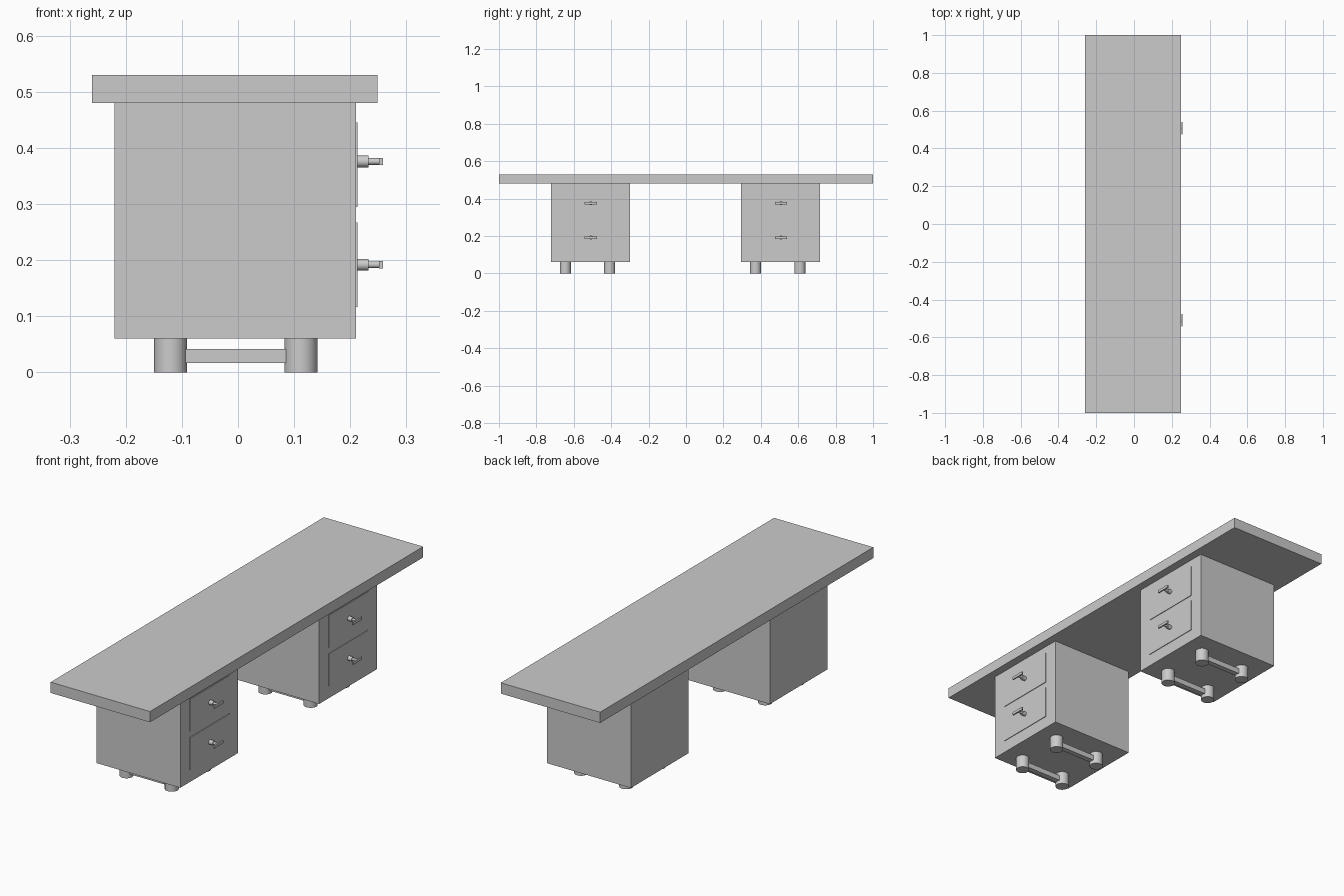
import bpy
from math import pi

if "Cube" in bpy.data.objects:
    bpy.data.objects.remove(bpy.data.objects["Cube"])


def box(name, x, y, z):
    """Box spanning the given (min, max) ranges."""
    bpy.ops.mesh.primitive_cube_add(size=1, location=[sum(r) / 2 for r in (x, y, z)])
    ob = bpy.context.object
    ob.name = name
    ob.scale = [r[1] - r[0] for r in (x, y, z)]
    bpy.ops.object.transform_apply(location=False, rotation=False, scale=True)
    return ob


def rod(name, radius, depth, loc, rot=(0, 0, 0)):
    bpy.ops.mesh.primitive_cylinder_add(vertices=32, radius=radius, depth=depth,
                                        location=loc, rotation=rot)
    ob = bpy.context.object
    ob.name = name
    bpy.ops.object.shade_smooth_by_angle()
    return ob


def around(c, half):
    return (c - half, c + half)


# Desk top
box("desk_top", (-0.26, 0.249), (-1, 1), (0.48, 0.53))

for side, cy in (("left", -0.511), ("right", 0.506)):
    # Cabinet
    box(f"{side}_cabinet", (-0.22, 0.21), around(cy, 0.2115), (0.06, 0.48))

    # Drawers with T-shaped handles
    hy = cy + 0.002
    for level, z0, hz in (("lower", 0.117, 0.192), ("upper", 0.295, 0.376)):
        n = f"{side}_{level}"
        box(f"{n}_drawer_front", (0.205, 0.213), around(hy, 0.145), (z0, z0 + 0.15))
        rod(f"{n}_handle_base", 0.0105, 0.023, (0.2215, hy, hz), (0, pi / 2, 0))
        rod(f"{n}_handle_neck", 0.006, 0.023, (0.2425, hy, hz), (0, pi / 2, 0))
        box(f"{n}_handle_bar", (0.251, 0.258), around(hy, 0.033), around(hz, 0.0065))

    # Feet joined by runners
    for i, dy in enumerate((-0.134, 0.103)):
        fy = cy + dy
        for end, fx in (("back", -0.12), ("front", 0.112)):
            rod(f"{side}_{end}_foot_{i}", 0.0295, 0.06, (fx, fy, 0.03))
        box(f"{side}_runner_{i}", (-0.10, 0.092), around(fy, 0.0125), (0.017, 0.042))
